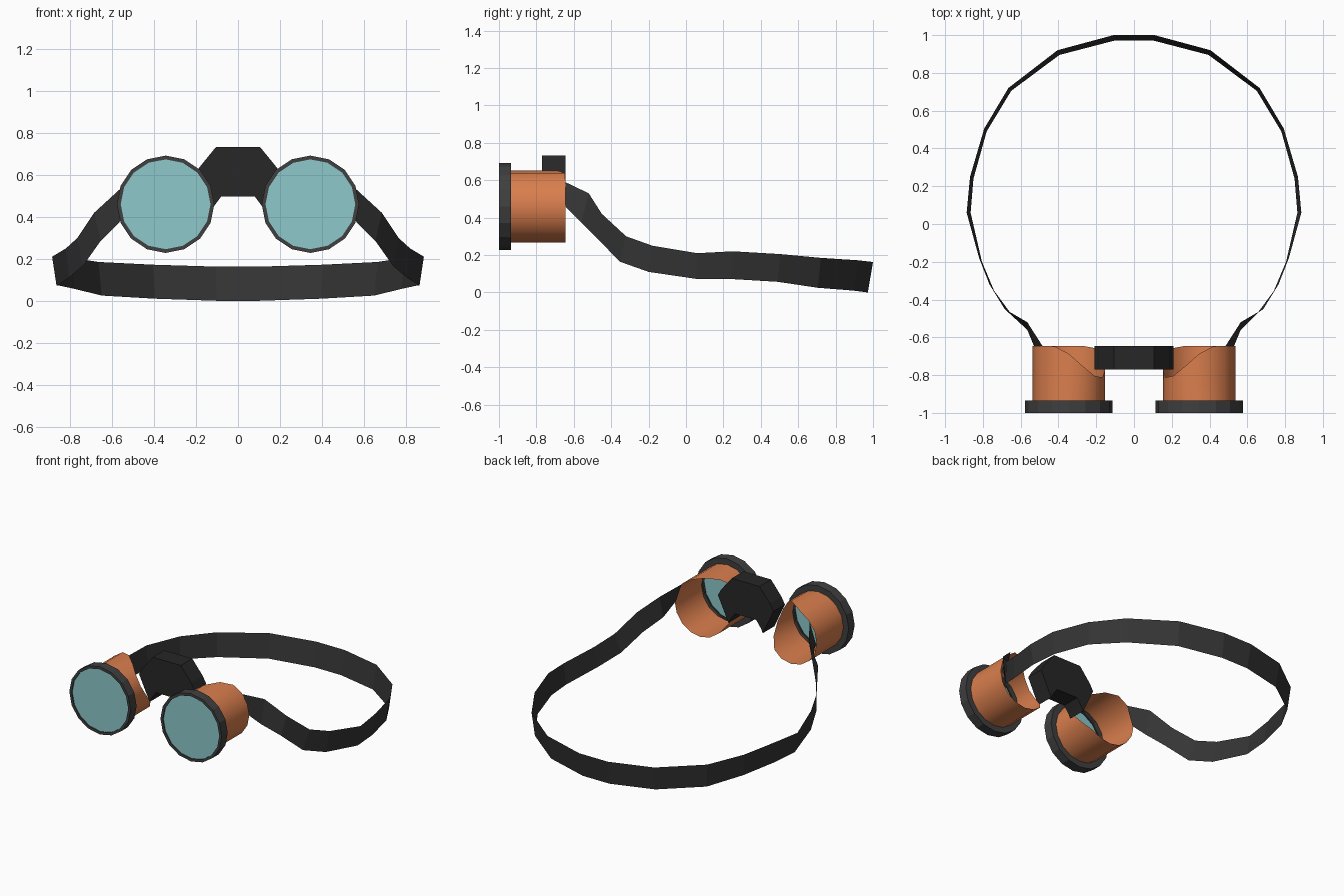
import bpy, math

if "Cube" in bpy.data.objects:
    bpy.data.objects.remove(bpy.data.objects["Cube"])

N = 16                      # sides of each eyepiece
CX, CZ = 0.345, 0.46        # eyepiece centre


def material(name, rgb):
    m = bpy.data.materials.new(name)
    m.diffuse_color = (*rgb, 1)
    m.use_nodes = True
    m.node_tree.nodes["Principled BSDF"].inputs["Base Color"].default_value = m.diffuse_color
    return m


ORANGE = material("orange_plastic", (0.70, 0.21, 0.075))
TEAL = material("teal_glass", (0.27, 0.58, 0.60))
DARK = material("dark_strap", (0.035, 0.035, 0.035))
RIM = material("dark_rim", (0.05, 0.05, 0.05))
BLACK = material("black_bridge", (0.02, 0.02, 0.02))


def make(name, verts, faces, mat):
    me = bpy.data.meshes.new(name)
    me.from_pydata(verts, [], faces)
    me.materials.append(mat)
    ob = bpy.data.objects.new(name, me)
    bpy.context.collection.objects.link(ob)
    return ob


def lathe(name, side, profile, mat, dip=0.0, cap=False):
    """Turn (radius, y) points around the eyepiece axis; dip cuts the last ring on the nose side."""
    verts, faces = [], []
    for k, (r, y) in enumerate(profile):
        for i in range(N):
            a = 2 * math.pi * i / N          # a = 0 points away from the nose
            yy = y
            if k == len(profile) - 1:
                yy -= dip * max(0, math.cos(a - math.radians(150))) ** 2
            verts.append((side * (CX + r * math.cos(a)), yy, CZ + r * math.sin(a)))
    for k in range(len(profile) - 1):
        for i in range(N):
            j = (i + 1) % N
            f = [k * N + i, k * N + j, (k + 1) * N + j, (k + 1) * N + i]
            faces.append(f if side < 0 else f[::-1])
    if side > 0:
        faces = [f[::-1] for f in faces]
    else:
        faces = [f[::-1] for f in faces]
    if cap:
        faces.append(list(range(N)) if side > 0 else list(range(N))[::-1])
    return make(name, verts, faces, mat)


for side, tag in ((-1, "left"), (1, "right")):
    # open eye cup, cut back beside the nose
    cup = lathe("eye_cup_" + tag, side, [(0.192, -0.935), (0.192, -0.645)], ORANGE, dip=0.17)
    for p in cup.data.polygons:
        p.use_smooth = True
    # rim ring around the glass
    lathe("lens_rim_" + tag, side,
          [(0.214, -0.99), (0.214, -1.0), (0.232, -1.0), (0.232, -0.935), (0.19, -0.935)], RIM)
    # glass disc
    lathe("lens_" + tag, side, [(0.215, -0.993)], TEAL, cap=True)

# nose bridge: arched profile extruded in depth
outer = [(-0.21, 0.59), (-0.185, 0.635), (-0.105, 0.733), (0.105, 0.733), (0.185, 0.635), (0.21, 0.59)]
inner = [(-0.13, 0.42), (-0.115, 0.45), (-0.08, 0.497), (0.08, 0.497), (0.115, 0.45), (0.13, 0.42)]
verts = [(x, y, z) for y in (-0.77, -0.645) for x, z in outer + inner]
faces = []
for i in range(5):
    faces += [(i, i + 6, i + 7, i + 1), (i + 12, i + 13, i + 19, i + 18),
              (i, i + 1, i + 13, i + 12), (i + 6, i + 18, i + 19, i + 7)]
faces += [(0, 12, 18, 6), (5, 11, 23, 17)]
make("nose_bridge", verts, faces, BLACK)

# head strap: top and bottom edge of the right half, mirrored to the left
top = [(0.485, -0.645, 0.59), (0.565, -0.52, 0.53), (0.685, -0.45, 0.42), (0.765, -0.32, 0.30),
       (0.82, -0.18, 0.25), (0.886, 0.06, 0.21), (0.868, 0.25, 0.22), (0.793, 0.505, 0.205),
       (0.665, 0.72, 0.185), (0.405, 0.92, 0.172), (0.108, 1.0, 0.163)]
bottom = [(0.53, -0.645, 0.46), (0.565, -0.56, 0.375), (0.655, -0.47, 0.285), (0.74, -0.355, 0.165),
          (0.805, -0.20, 0.11), (0.865, 0.06, 0.072), (0.85, 0.24, 0.072), (0.78, 0.49, 0.057),
          (0.65, 0.705, 0.025), (0.395, 0.895, 0.01), (0.10, 0.972, 0.0)]


def both_sides(edge):
    return edge + [(-x, y, z) for x, y, z in reversed(edge)]


t, b = both_sides(top), both_sides(bottom)
n = len(t)
make("head_strap", t + b, [(i, i + n, i + n + 1, i + 1) for i in range(n - 1)], DARK)
